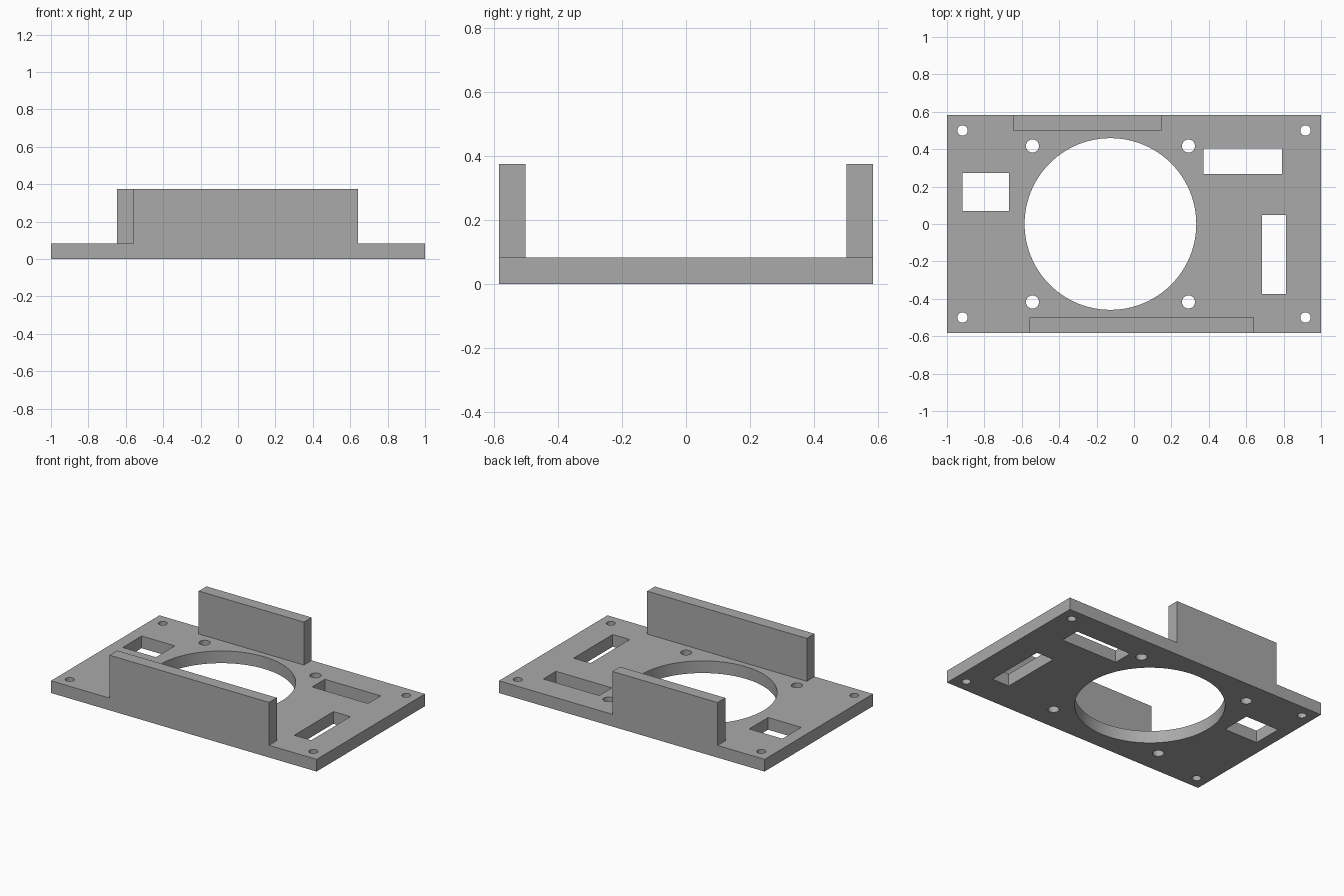
import bpy
import math

cube = bpy.data.objects.get("Cube")
if cube:
    bpy.data.objects.remove(cube, do_unlink=True)

THICK = 0.083
HALF_Y = 0.583
WALL_TOP = 0.375

grey = bpy.data.materials.new("mid_grey")
grey.use_nodes = True
colour = (0.4, 0.4, 0.4, 1)
grey.diffuse_color = colour
grey.node_tree.nodes["Principled BSDF"].inputs["Base Color"].default_value = colour


def box(name, x0, x1, y0, y1, z0, z1):
    bpy.ops.mesh.primitive_cube_add(
        size=1, location=((x0 + x1) / 2, (y0 + y1) / 2, (z0 + z1) / 2))
    obj = bpy.context.object
    obj.name = name
    obj.scale = (x1 - x0, y1 - y0, z1 - z0)
    bpy.ops.object.transform_apply(location=True, rotation=False, scale=True)
    obj.data.materials.append(grey)
    return obj


def cut(target, cutter):
    mod = target.modifiers.new("cut", "BOOLEAN")
    mod.operation = "DIFFERENCE"
    mod.solver = "EXACT"
    mod.object = cutter
    bpy.ops.object.select_all(action="DESELECT")
    bpy.context.view_layer.objects.active = target
    target.select_set(True)
    bpy.ops.object.modifier_apply(modifier=mod.name)
    bpy.data.objects.remove(cutter, do_unlink=True)


def drill(target, x, y, radius, sides):
    bpy.ops.mesh.primitive_cylinder_add(
        vertices=sides, radius=radius, depth=1, location=(x, y, 0))
    cutter = bpy.context.object
    cutter.data.materials.append(grey)
    cut(target, cutter)


# Base plate
plate = box("base_plate", -1, 1, -HALF_Y, HALF_Y, 0, THICK)

# Large round opening with its four screw holes, and the corner holes
CENTRE_X = -0.126
drill(plate, CENTRE_X, 0, 0.459, 96)
for sx in (-1, 1):
    for sy in (-1, 1):
        drill(plate, CENTRE_X + sx * 0.417, sy * 0.417, 0.035, 32)
        drill(plate, sx * 0.917, sy * 0.5, 0.028, 32)

# Rectangular slots
for x0, x1, y0, y1 in ((-0.917, -0.667, 0.07, 0.273),
                       (0.371, 0.792, 0.268, 0.404),
                       (0.685, 0.813, -0.373, 0.048)):
    cut(plate, box("slot_cutter", x0, x1, y0, y1, -0.5, 0.5))

# Smooth hole walls, crisp plate edges
bpy.ops.object.select_all(action="DESELECT")
plate.select_set(True)
bpy.context.view_layer.objects.active = plate
bpy.ops.object.shade_smooth_by_angle(angle=math.radians(30))

# Upright walls along the front and back edges
box("front_wall", -0.56, 0.642, -HALF_Y, -0.5, THICK, WALL_TOP)
box("back_wall", -0.646, 0.146, 0.5, HALF_Y, THICK, WALL_TOP)
